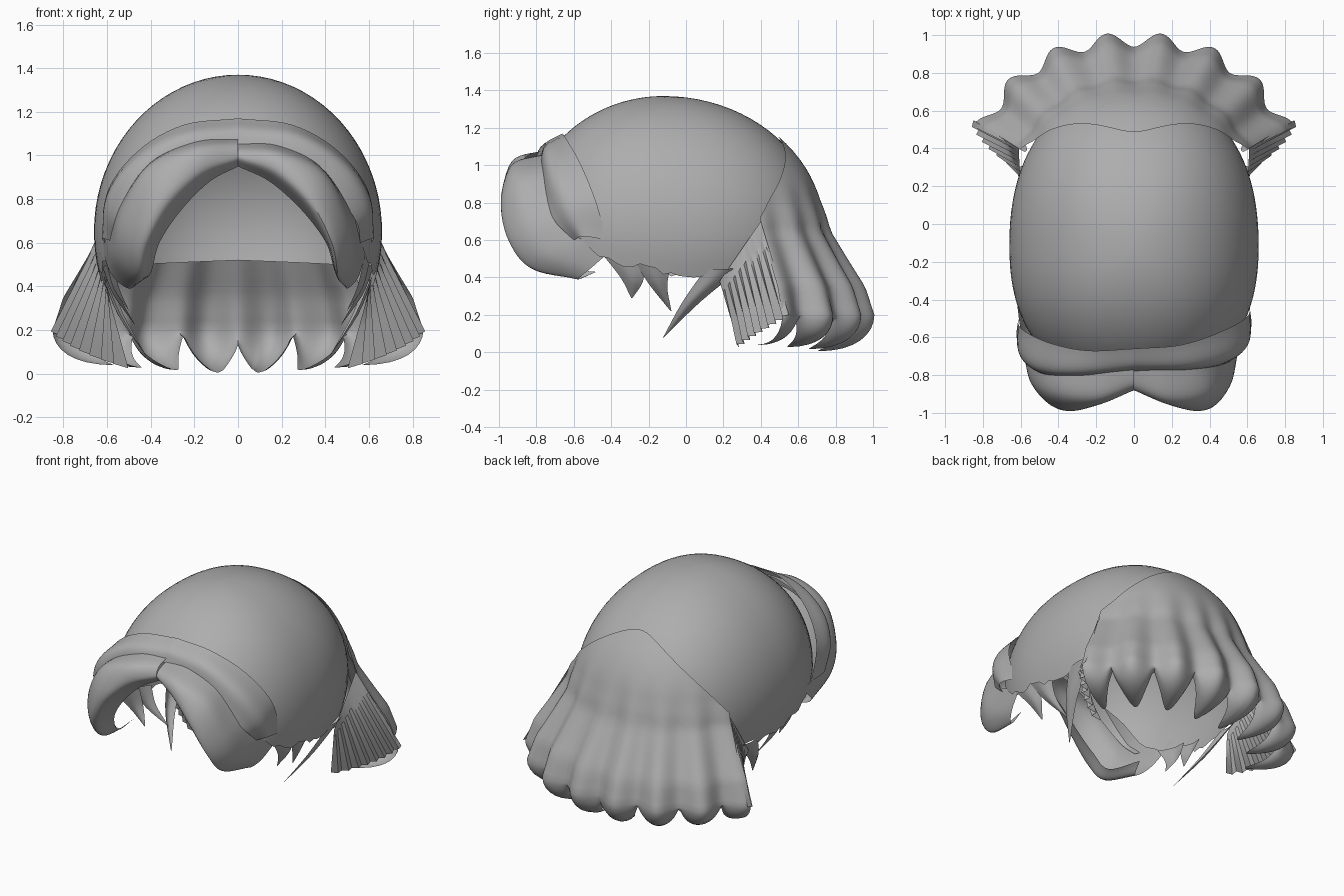
import bpy, math, random
from mathutils import Vector

if "Cube" in bpy.data.objects:
    bpy.data.objects.remove(bpy.data.objects["Cube"])

random.seed(4)
mat = bpy.data.materials.new("hair_grey")
mat.diffuse_color = (0.42, 0.42, 0.42, 1)
mat.use_nodes = True
mat.node_tree.nodes["Principled BSDF"].inputs["Base Color"].default_value = mat.diffuse_color
CY, CZ, RX, RZ, N = -0.12, 0.65, 0.66, 0.72, 2.25
BACK, FRONT = 0.84, 0.75


def grid_object(name, rows, angle=40):
    """Mesh object from a rectangular grid of points."""
    n = len(rows[0])
    verts = [tuple(p) for r in rows for p in r]
    faces = [(i * n + j, i * n + j + 1, (i + 1) * n + j + 1, (i + 1) * n + j)
             for i in range(len(rows) - 1) for j in range(n - 1)]
    me = bpy.data.meshes.new(name)
    me.from_pydata(verts, [], faces)
    me.materials.append(mat)
    ob = bpy.data.objects.new(name, me)
    bpy.context.collection.objects.link(ob)
    bpy.ops.object.select_all(action='DESELECT')
    ob.select_set(True)
    bpy.context.view_layer.objects.active = ob
    bpy.ops.object.shade_smooth_by_angle(angle=math.radians(angle))
    return ob


def spline(pts, steps):
    """Catmull-Rom curve through the points."""
    p = [Vector(q) for q in pts]
    p = [2 * p[0] - p[1]] + p + [2 * p[-1] - p[-2]]
    out = []
    for i in range(1, len(p) - 2):
        a, b, c, d = p[i - 1:i + 3]
        for k in range(steps):
            t = k / steps
            out.append(0.5 * (2 * b + (c - a) * t + (2 * a - 5 * b + 4 * c - d) * t * t
                              + (3 * b - a - 3 * c + d) * t ** 3))
    return out + [p[-2]]


def loft(name, rows, side, steps=6):
    across = [spline(r, steps) for r in rows]
    cols = [spline(c, steps) for c in zip(*across)]
    return grid_object(name, [[Vector((p.x * side, p.y, p.z)) for p in c] for c in cols])


def interp(table, x):
    for (x0, y0), (x1, y1) in zip(table, table[1:]):
        if x <= x1:
            t = max(0, (x - x0) / (x1 - x0))
            return y0 + (y1 - y0) * t
    return table[-1][1]


def skull_radius(a, z, oy=0.1):
    """Distance from the axis (0, oy) to the cap, at angle a from the back."""
    lo, hi = 0, 1.5
    for _ in range(30):
        r = (lo + hi) / 2
        x, y = r * math.sin(a), oy + r * math.cos(a) - CY
        b = BACK if y > 0 else FRONT
        f = ((abs(x) / RX) ** N + (abs(y) / b) ** N) ** (2 / N) + ((z - CZ) / RZ) ** 2
        lo, hi = (r, hi) if f < 1 else (lo, r)
    return lo


# Cap: dome whose rim rises at the forehead
rim = [(0, 1.04), (20, 1.0), (40, .8), (50, .62), (60, .53), (75, .46), (95, .42),
       (125, .42), (145, .5), (180, .52)]
rows = []
for i in range(97):
    th = 2 * math.pi * i / 96
    deg = min(i, 96 - i) * 3.75
    zr = interp(rim, deg) + (random.uniform(-.025, .025) if 55 < deg < 130 else 0)
    p0 = math.asin((zr - CZ) / RZ)
    s, c = math.sin(th), -math.cos(th)
    b = BACK if c > 0 else FRONT
    rad = ((abs(s) / RX) ** N + (abs(c) / b) ** N) ** (-1 / N)
    row = []
    for k in range(25):
        p = p0 + (math.pi / 2 - p0) * k / 24
        row.append((rad * s * math.cos(p), CY + rad * c * math.cos(p), CZ + RZ * math.sin(p)))
    rows.append(row)
grid_object("cap", rows, 60)

# Back skirt: pleated flare with scalloped, inward-curling hem
flare = [(.2, .255), (.35, .215), (.48, .14), (.65, .045), (.8, .02), (1.3, .012)]
A = math.radians(64)
rows = []
for i in range(141):
    a = A * (i / 70 - 1)
    q = abs(a) / A
    wave = math.cos(20 * (abs(a) - math.radians(9)))
    lobe = 0.5 + 0.5 * wave
    top = 1.16 - 0.44 * q ** 2
    row = []
    for k in range(23):
        z = top + (0.2 - top) * k / 22
        w = min(1, max(0, (0.95 - z) / 0.75))
        r = skull_radius(a, max(z, .65)) + interp(flare, z) + .037 * wave * w ** 1.3
        r += .03 * q * w
        row.append((r, z))
    r0 = row[-1][0]
    r1 = r0 - .05 - .26 * lobe
    z1 = (.19 if q > .1 else .13) * (1 - lobe ** .4) + .04 * q * lobe
    for k in range(1, 9):
        s = k / 8
        row.append((r0 + (r1 - r0) * s * s, .2 + (z1 - .2) * math.sin(s * math.pi / 2)))
    rows.append([(r * math.sin(a), .1 + r * math.cos(a), z) for r, z in row])
grid_object("back_skirt", rows, 50)

front_lock = [
    [(0, -.84, .95), (0, -.88, .99), (0, -.85, 1.03), (0, -.75, 1.06)],
    [(.13, -.86, .88), (.17, -.95, .93), (.19, -.92, 1.01), (.18, -.75, 1.05)],
    [(.26, -.86, .75), (.33, -.99, .79), (.39, -.91, .91), (.37, -.73, .96)],
    [(.36, -.82, .6), (.43, -.95, .6), (.5, -.86, .7), (.51, -.69, .77)],
    [(.40, -.72, .46), (.46, -.83, .45), (.53, -.77, .53), (.56, -.59, .62)],
    [(.45, -.48, .43), (.5, -.58, .39), (.55, -.52, .44), (.59, -.37, .57)]]
upper_lock = [
    [(0, -.78, 1.05), (0, -.75, 1.12), (0, -.66, 1.17)],
    [(.25, -.78, .98), (.28, -.75, 1.08), (.25, -.64, 1.14)],
    [(.43, -.76, .84), (.49, -.71, .95), (.46, -.57, 1.02)],
    [(.54, -.7, .7), (.6, -.64, .79), (.6, -.49, .83)],
    [(.56, -.6, .6), (.62, -.55, .62), (.61, -.42, .6)]]
# Temple wisps as (base start, base end, middle, tip)
wisps = [((.59, .3, .45), (.61, .1, .44), (.53, .03, .27), (.42, -.12, .08)),
         ((.6, -.08, .47), (.6, -.28, .5), (.55, -.15, .36), (.47, -.08, .22)),
         ((.59, -.22, .5), (.58, -.46, .54), (.55, -.29, .39), (.5, -.29, .29))]

for side, label in ((1, "right"), (-1, "left")):
    # Swept rolls over the forehead; one side wider inside, the other fuller outside
    if side > 0:
        fl = [[(r[0][0] * 1.12, r[0][1], r[0][2])] + r[1:] for r in front_lock]
        ul = upper_lock
    else:
        fl = [r[:2] + [(x * 1.06, y, z + .02) for x, y, z in r[2:]] for r in front_lock]
        ul = [[(x, y - .06 * min(1, x * 2), z) for x, y, z in r] for r in upper_lock]
    loft("front_lock_" + label, fl, side)
    loft("upper_lock_" + label, ul, side)

    # Accordion-pleated wing beside the skirt
    rows = []
    for i in range(17):
        u = i / 16
        t0 = Vector((.61, .40, .7)).lerp(Vector((.6, .18, .38)), u)
        b0 = (Vector((.85, .55, .2)) * (1 - u) ** 2 + Vector((.78, .38, .11)) * 2 * u * (1 - u)
              + Vector((.52, .27, .03)) * u * u)
        off = Vector((.7, -.6, .2)) * (.025 if i % 2 else -.025) * (0 if i == 0 else 1)
        rows.append([t0.lerp(b0, k / 6) + off * (k / 6) for k in range(7)])
    grid_object("pleated_wing_" + label,
                [[(p.x * side, p.y, max(p.z, .005)) for p in r] for r in rows], 25)

    # Thin wisps at the temple
    for n, (a, b, m, tip) in enumerate(wisps):
        a, b, m, tip = map(Vector, (a, b, m, tip))
        w = (b - a) * .25
        mid = (a + b) / 2 + Vector((.02, 0, 0))
        loft(f"wisp_{label}_{n}", [[a, mid, b], [m - w, m + Vector((.02, 0, 0)), m + w],
                                   [tip - w * .05, tip, tip + w * .05]], side, 4)
